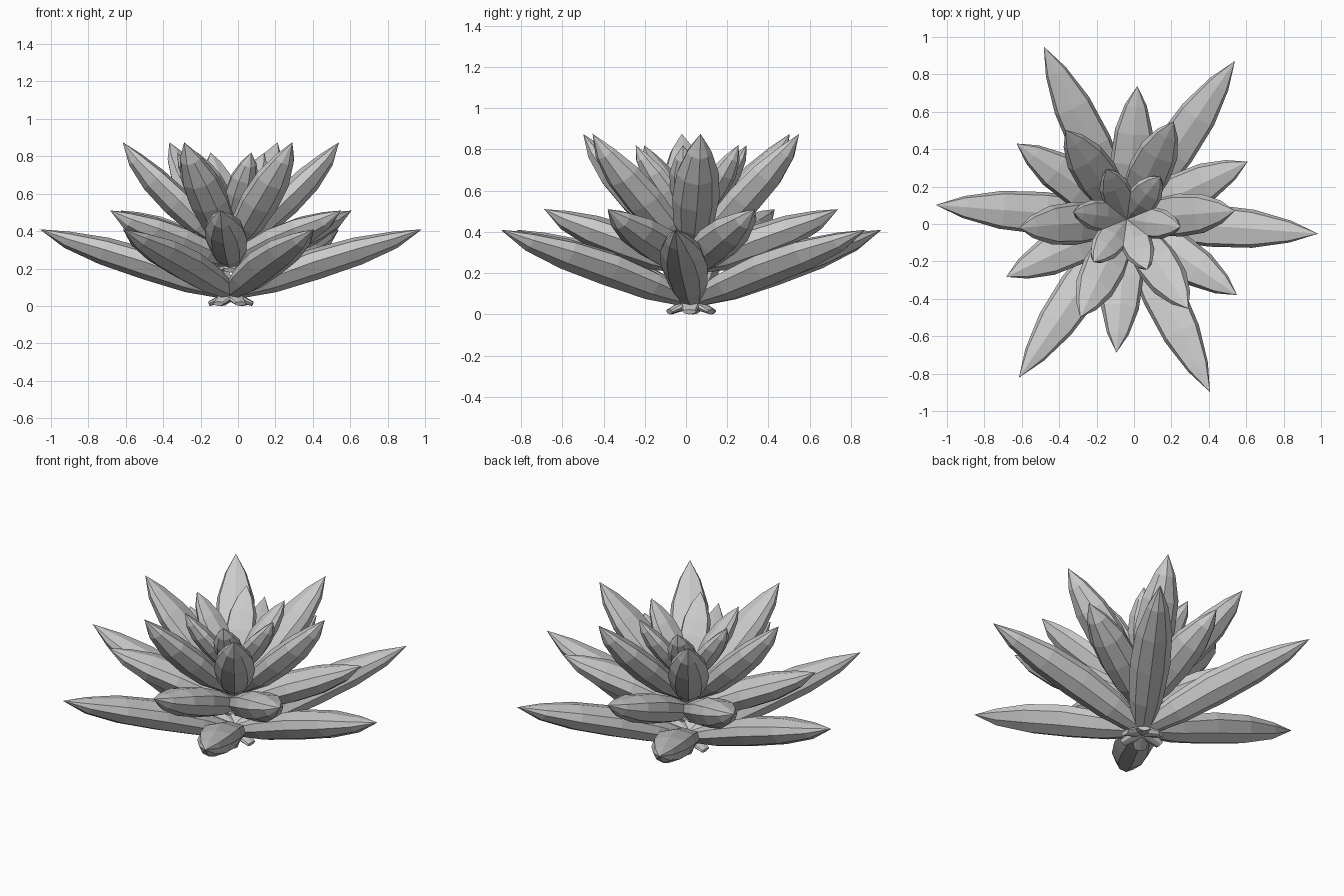
import bpy
import bmesh
from math import sin, cos, pi, radians
from mathutils import Vector

cube = bpy.data.objects.get("Cube")
if cube:
    bpy.data.objects.remove(cube, do_unlink=True)

GREY = (0.6, 0.6, 0.6, 1)
mat = bpy.data.materials.new("leaf_grey")
mat.use_nodes = True
mat.diffuse_color = GREY
mat.node_tree.nodes["Principled BSDF"].inputs["Base Color"].default_value = GREY

# Cross-section: gently ridged top, sharp side creases, rounded belly
SECTION = [(0, 0.15), (0.85, 0), (1, -0.35), (0.65, -0.8), (0, -1),
           (-0.65, -0.8), (-1, -0.35), (-0.85, 0)]
# Stations along the leaf: position, width share, depth share
STATIONS = [(0, 0.3, 0.15), (0.12, 0.5, 0.4), (0.3, 0.85, 0.85), (0.5, 1, 1),
            (0.7, 0.9, 0.9), (0.87, 0.52, 0.55)]
CENTRE = Vector((-0.038, 0.025, 0))


def leaf(name, angle, base, tip, half_width, depth, arch):
    """Fleshy pointed leaf from base to tip, each given as (radius, height)."""
    out = Vector((cos(angle), sin(angle), 0))
    side = Vector((-sin(angle), cos(angle), 0))
    up = Vector((0, 0, 1))
    start = CENTRE + out * base[0] + up * base[1]
    end = CENTRE + out * tip[0] + up * tip[1]
    normal = (end - start).cross(side).normalized()
    bm = bmesh.new()
    rings = []
    for t, w, d in STATIONS:
        mid = start.lerp(end, t) + normal * arch * sin(pi * t)
        rings.append([bm.verts.new(mid + side * (x * w * half_width) + normal * (y * d * depth))
                      for x, y in SECTION])
    point = bm.verts.new(end)
    n = len(SECTION)
    for i in range(n):
        j = (i + 1) % n
        for a, b in zip(rings, rings[1:]):
            bm.faces.new((a[i], a[j], b[j], b[i]))
        bm.faces.new((rings[-1][i], rings[-1][j], point))
    bm.faces.new(rings[0])
    bmesh.ops.recalc_face_normals(bm, faces=bm.faces)
    mesh = bpy.data.meshes.new(name)
    bm.to_mesh(mesh)
    bm.free()
    mesh.materials.append(mat)
    bpy.context.collection.objects.link(bpy.data.objects.new(name, mesh))


# Whorls of six leaves: name, first angle, base, tip, half width, depth, arch
WHORLS = [
    ("outer_leaf", -4.3, (-0.12, 0.02), (1.025, 0.41), 0.113, 0.145, 0.07),
    ("lower_leaf", 25.5, (-0.08, 0.2), (0.715, 0.51), 0.112, 0.15, 0.055),
    ("upper_leaf", 4.5, (-0.03, 0.27), (0.58, 0.875), 0.115, 0.14, 0.035),
    ("inner_leaf", -8, (-0.02, 0.4), (0.29, 0.82), 0.085, 0.1, 0.03),
]
for name, phase, *shape in WHORLS:
    for k in range(6):
        leaf(f"{name}_{k + 1}", radians(phase + 60 * k), *shape)
